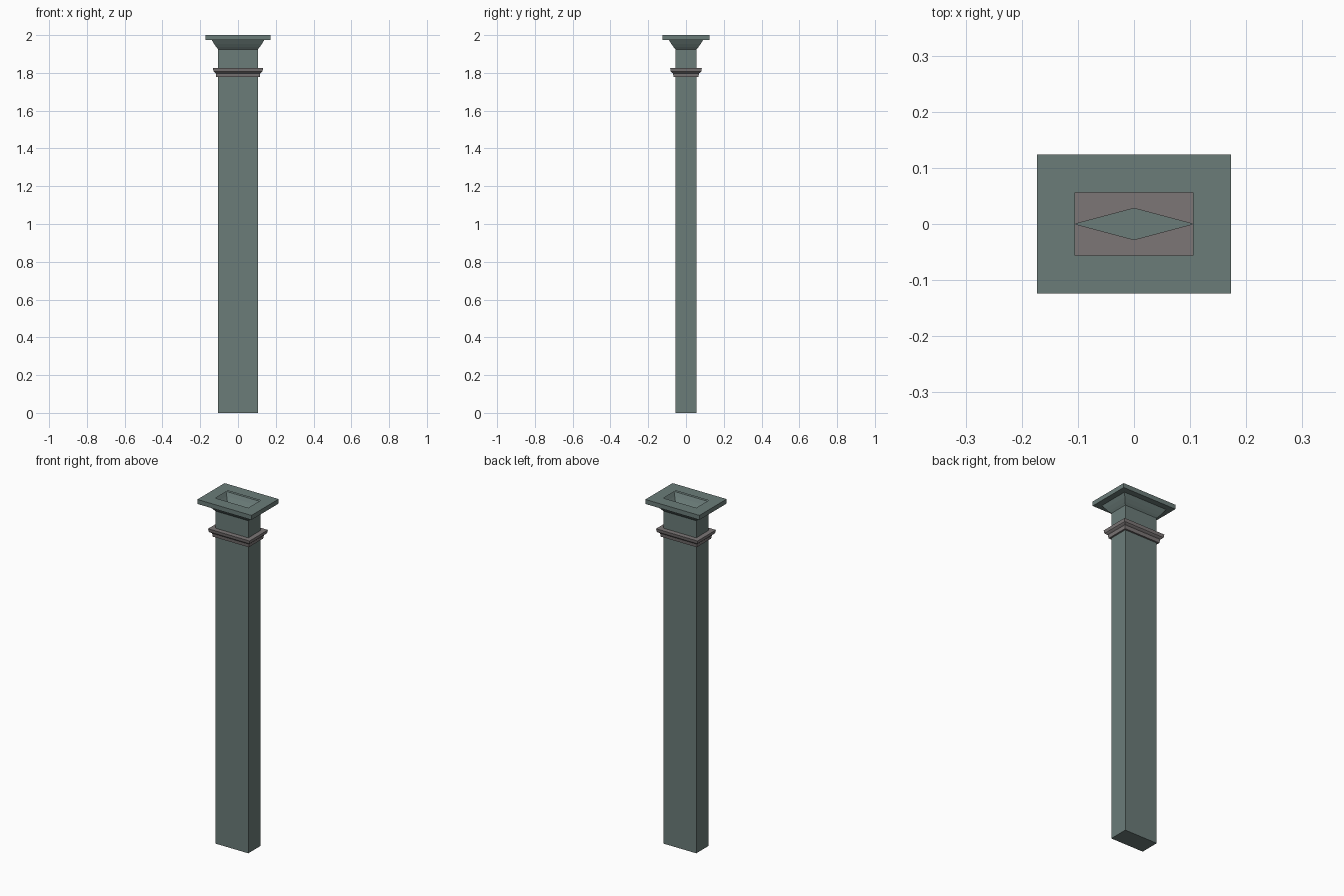
import bpy, bmesh

if "Cube" in bpy.data.objects:
    bpy.data.objects.remove(bpy.data.objects["Cube"])

HX, HY = 0.105, 0.056  # shaft half sizes


def material(name, rgb):
    m = bpy.data.materials.new(name)
    m.diffuse_color = (*rgb, 1)
    m.use_nodes = True
    m.node_tree.nodes["Principled BSDF"].inputs["Base Color"].default_value = m.diffuse_color
    return m


def rect(bm, out, z):
    x, y = HX + out, HY + out
    return [bm.verts.new(p) for p in ((-x, -y, z), (x, -y, z), (x, y, z), (-x, y, z))]


def bridge(bm, a, b):
    for i in range(4):
        j = (i + 1) % 4
        bm.faces.new((a[i], a[j], b[j], b[i]))


def loft(bm, profile):
    loops = [rect(bm, out, z) for out, z in profile]
    for a, b in zip(loops, loops[1:]):
        bridge(bm, a, b)
    return loops


def finish(bm, name, mat):
    mesh = bpy.data.meshes.new(name)
    bm.to_mesh(mesh)
    bm.free()
    mesh.materials.append(mat)
    obj = bpy.data.objects.new(name, mesh)
    bpy.context.collection.objects.link(obj)


green = material("grey_green", (0.147, 0.202, 0.191))
grey = material("warm_grey", (0.20, 0.183, 0.183))

# Shaft with closed foot, flared capital and open-topped slab
bm = bmesh.new()
loops = loft(bm, [(0, 0), (0, 1.925), (0.010, 1.937), (0.022, 1.954),
                  (0.034, 1.974), (0.068, 1.974), (0.068, 2.0), (0, 2.0)])
bm.faces.new(loops[0][::-1])
finish(bm, "column_shaft_and_capital", green)

# Stepped neck moulding, running inward to a diamond opening
bm = bmesh.new()
loops = loft(bm, [(0.010, 1.778), (0.013, 1.798), (0.020, 1.803),
                  (0.025, 1.808), (0.028, 1.826)])
diamonds = []
for loop, z, flip in ((loops[0], 1.778, True), (loops[-1], 1.826, False)):
    d = [bm.verts.new(p) for p in ((0, -HY / 2, z), (HX, 0, z), (0, HY / 2, z), (-HX, 0, z))]
    for i in range(4):
        j = (i + 1) % 4
        for tri in ((loop[i], loop[j], d[i]), (d[i], loop[j], d[j])):
            bm.faces.new(tri[::-1] if flip else tri)
    diamonds.append(d)
bridge(bm, diamonds[1], diamonds[0])
finish(bm, "neck_moulding", grey)
